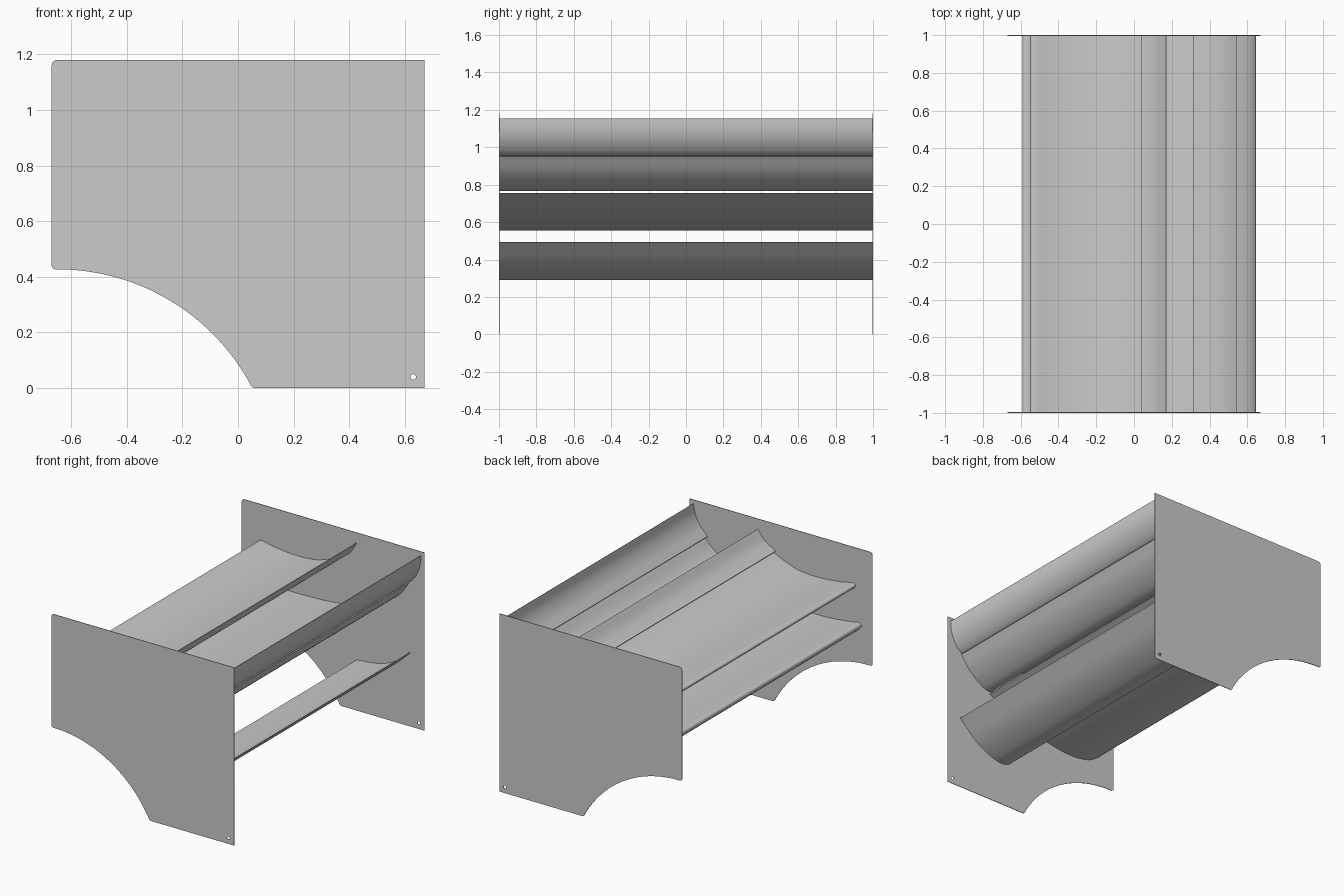
import bpy, math
from mathutils import Vector

if "Cube" in bpy.data.objects:
    bpy.data.objects.remove(bpy.data.objects["Cube"])


def extruded(name, loops, depth, y, smooth=False):
    """Fill closed x/z outlines (extra loops are holes) and extrude them along y."""
    cu = bpy.data.curves.new(name, 'CURVE')
    cu.dimensions = '2D'
    cu.fill_mode = 'BOTH'
    cu.extrude = depth / 2
    for pts in loops:
        sp = cu.splines.new('POLY')
        sp.points.add(len(pts) - 1)
        for p, (x, z) in zip(sp.points, pts):
            p.co = (x, z, 0, 1)
        sp.use_cyclic_u = True
    ob = bpy.data.objects.new(name, cu)
    bpy.context.collection.objects.link(ob)
    ob.location.y = y
    ob.rotation_euler.x = math.pi / 2
    bpy.ops.object.select_all(action='DESELECT')
    ob.select_set(True)
    bpy.context.view_layer.objects.active = ob
    bpy.ops.object.convert(target='MESH')
    ob = bpy.context.view_layer.objects.active
    ob.name = name
    if smooth:
        bpy.ops.object.shade_smooth_by_angle(angle=math.radians(35))
    return ob


def spline(points, steps=8):
    """Centripetal Catmull-Rom through the points, open ended."""
    P = [Vector(p) for p in points]
    P = [2 * P[0] - P[1]] + P + [2 * P[-1] - P[-2]]
    out = []
    for a, b, c, d in zip(P, P[1:], P[2:], P[3:]):
        t0 = 0
        t1 = t0 + (b - a).length ** 0.5
        t2 = t1 + (c - b).length ** 0.5
        t3 = t2 + (d - c).length ** 0.5
        for i in range(steps):
            t = t1 + (t2 - t1) * i / steps
            e = a.lerp(b, (t - t0) / (t1 - t0))
            f = b.lerp(c, (t - t1) / (t2 - t1))
            g = c.lerp(d, (t - t2) / (t3 - t2))
            h = e.lerp(f, (t - t0) / (t2 - t0))
            k = f.lerp(g, (t - t1) / (t3 - t1))
            out.append(tuple(h.lerp(k, (t - t1) / (t2 - t1))))
    return out + [tuple(P[-2])]


def arc(cx, cz, r, a0, a1, n):
    return [(cx + r * math.cos(math.radians(a0 + (a1 - a0) * i / n)),
             cz + r * math.sin(math.radians(a0 + (a1 - a0) * i / n))) for i in range(n + 1)]


# End plates: cut-away lower front, rounded front corners, small bolt hole
outline = [(0.67, 0), (0.67, 1.18)]
outline += arc(-0.65, 1.16, 0.02, 90, 180, 6)
outline += arc(-0.655, 0.442, 0.015, 180, 270, 6)
outline += arc(-0.65, -0.363, 0.79, 89, 29, 32)
outline += [(0.046, 0.009), (0.052, 0.003), (0.06, 0)]
hole = arc(0.63, 0.04, 0.01, 0, 345, 23)
for side, name in ((-1, "front_end_plate"), (1, "back_end_plate")):
    extruded(name, [outline, hole], 0.004, side * 0.998)

# Wing sections: trailing edge, over the top, round the nose, back underneath
wings = {
    "upper_main_wing": [(0.058, 0.99), (0.02, 0.972), (-0.12, 0.922), (-0.28, 0.911), (-0.44, 0.926),
                        (-0.53, 0.941), (-0.547, 0.93), (-0.53, 0.905), (-0.44, 0.862),
                        (-0.32, 0.848), (-0.18, 0.866), (-0.04, 0.92), (0.06, 0.987)],
    "upper_flap": [(0.17, 1.112), (0.12, 1.052), (0.055, 1.008), (0.04, 1.0), (0.05, 0.992),
                   (0.09, 1.006), (0.135, 1.047), (0.173, 1.11)],
    "lower_main_wing": [(0.327, 0.755), (0.22, 0.72), (0.05, 0.68), (-0.15, 0.664), (-0.35, 0.664),
                        (-0.52, 0.682), (-0.575, 0.69), (-0.59, 0.677), (-0.57, 0.645),
                        (-0.48, 0.581), (-0.35, 0.555), (-0.2, 0.566), (-0.02, 0.608),
                        (0.17, 0.675), (0.33, 0.752)],
    "lower_flap": [(0.555, 0.953), (0.5, 0.894), (0.42, 0.84), (0.335, 0.798), (0.312, 0.785),
                   (0.318, 0.77), (0.36, 0.771), (0.43, 0.807), (0.5, 0.868), (0.559, 0.95)],
    "top_flap": [(0.642, 1.155), (0.628, 1.085), (0.595, 1.024), (0.55, 0.975), (0.54, 0.963),
                 (0.551, 0.956), (0.585, 0.979), (0.622, 1.035), (0.64, 1.09), (0.646, 1.154)],
    "beam_wing": [(0.565, 0.493), (0.49, 0.426), (0.4, 0.376), (0.3, 0.349), (0.2, 0.339),
                  (0.168, 0.332), (0.165, 0.314), (0.2, 0.295), (0.26, 0.292), (0.34, 0.317),
                  (0.44, 0.372), (0.569, 0.49)],
}
for name, pts in wings.items():
    extruded(name, [spline(pts)], 1.994, 0, smooth=True)
